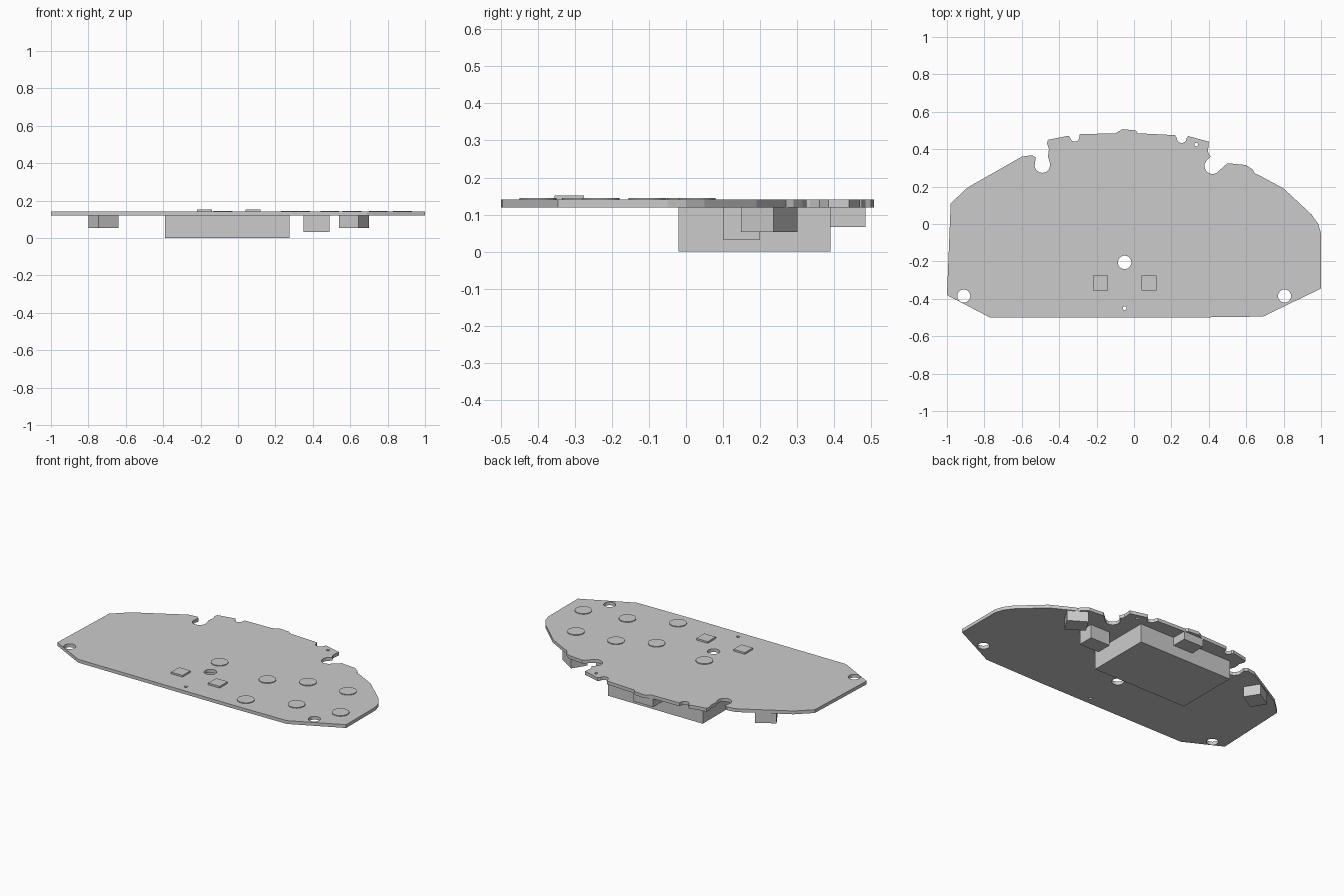
import bpy
import math
from math import cos, sin, radians

default_cube = bpy.data.objects.get("Cube")
if default_cube:
    bpy.data.objects.remove(default_cube, do_unlink=True)

# One plain grey for every part
GREY = (0.6, 0.6, 0.6, 1)
grey = bpy.data.materials.new("plain_grey")
grey.use_nodes = True
grey.diffuse_color = GREY
grey.node_tree.nodes["Principled BSDF"].inputs["Base Color"].default_value = GREY

BOARD_BOTTOM = 0.119
BOARD_TOP = 0.14
MIDDLE_X = -0.05


def arc(center_x, center_y, radius, start, end, steps=8):
    """Points along a circular arc, angles in degrees."""
    points = []
    for step in range(steps + 1):
        angle = radians(start + (end - start) * step / steps)
        points.append((center_x + radius * cos(angle), center_y + radius * sin(angle)))
    return points


def circle(center_x, center_y, radius, steps=24):
    return arc(center_x, center_y, radius, 0, 360, steps)[:-1]


def plate(name, loops, bottom, top):
    """Extrude closed flat loops; inner loops become holes."""
    curve = bpy.data.curves.new(name + "_profile", "CURVE")
    curve.dimensions = "2D"
    curve.fill_mode = "BOTH"
    curve.extrude = (top - bottom) / 2
    for loop in loops:
        spline = curve.splines.new("POLY")
        spline.points.add(len(loop) - 1)
        for point, (x, y) in zip(spline.points, loop):
            point.co = (x, y, 0, 1)
        spline.use_cyclic_u = True
    helper = bpy.data.objects.new(name + "_helper", curve)
    bpy.context.scene.collection.objects.link(helper)
    bpy.context.view_layer.update()
    depsgraph = bpy.context.evaluated_depsgraph_get()
    mesh = bpy.data.meshes.new_from_object(helper.evaluated_get(depsgraph))
    bpy.data.objects.remove(helper, do_unlink=True)
    bpy.data.curves.remove(curve)
    mesh.name = name
    mesh.materials.clear()
    mesh.materials.append(grey)
    mesh.shade_flat()
    result = bpy.data.objects.new(name, mesh)
    result.location.z = (bottom + top) / 2
    bpy.context.scene.collection.objects.link(result)
    return result


def box(name, center, size, bottom, top, turn=0):
    """Upright block with an optional turn about the vertical, in degrees."""
    bpy.ops.mesh.primitive_cube_add(size=1)
    block = bpy.context.object
    block.name = name
    block.location = (center[0], center[1], (bottom + top) / 2)
    block.scale = (size[0], size[1], top - bottom)
    block.rotation_euler.z = radians(turn)
    block.data.materials.append(grey)
    return block


# Board outline, counter-clockwise from the front edge
outline = [(-0.77, -0.5), (0.3, -0.5), (0.69, -0.495), (1, -0.345)]
outline += [(1, -0.05), (0.985, 0), (0.95, 0.05), (0.8, 0.19), (0.67, 0.26)]
outline += [(0.645, 0.27), (0.635, 0.29), (0.6, 0.315), (0.5, 0.325)]
# Left clip notch and its tab
outline += arc(0.42, 0.31, 0.043, -35, -215)
outline += [(0.41, 0.36), (0.395, 0.385), (0.4, 0.44)]
# Back edge with two small scallops and a raised centre
outline += [(0.29, 0.47)] + arc(0.255, 0.46, 0.027, 0, -180) + [(0.22, 0.475)]
outline += [(0.02, 0.485), (0.01, 0.5), (-0.06, 0.507), (-0.1, 0.485)]
outline += [(-0.29, 0.48)] + arc(-0.317, 0.465, 0.025, 0, -180) + [(-0.35, 0.472)]
# Right clip notch and its tab
outline += [(-0.46, 0.45), (-0.465, 0.43), (-0.455, 0.4), (-0.46, 0.36)]
outline += arc(-0.49, 0.315, 0.042, 20, -200)
outline += [(-0.525, 0.355), (-0.545, 0.368), (-0.6, 0.36)]
outline += [(-0.89, 0.195), (-0.98, 0.11), (-1, -0.38)]

# Mounting holes and two tiny locating holes
holes = [circle(x, -0.385, 0.035) for x in (-0.91, 0.805)]
holes.append(circle(MIDDLE_X, -0.205, 0.036))
holes += [circle(MIDDLE_X, -0.45, 0.01, 12), circle(0.333, 0.425, 0.01, 12)]
plate("board", [outline] + holes, BOARD_BOTTOM, BOARD_TOP)

# Round contact pads on top
pad_centers = [(-0.08, -0.07), (0.28, -0.105), (0.49, 0), (0.75, 0.03),
               (0.335, -0.4), (0.61, -0.285), (0.88, -0.23)]
for number, (x, y) in enumerate(pad_centers):
    plate(f"round_pad_{number}", [circle(x, y, 0.05, 32)], BOARD_TOP - 0.002, BOARD_TOP + 0.005)

# Square chips on top and turned sockets below, mirrored about the board middle
for side, label in ((-1, "right"), (1, "left")):
    box(label + "_chip", (MIDDLE_X - 0.03 + side * 0.13 + 0.03, -0.315), (0.08, 0.08),
        BOARD_TOP - 0.002, BOARD_TOP + 0.011)
    box(label + "_turned_socket", (MIDDLE_X + side * 0.67, 0.225), (0.124, 0.103),
        0.053, BOARD_BOTTOM, -side * 32)

# Large housing and the two straight connectors below
box("main_housing", (-0.058, 0.185), (0.665, 0.41), 0, BOARD_BOTTOM)
box("side_connector", (0.42, 0.15), (0.14, 0.1), 0.032, BOARD_BOTTOM)
box("back_connector", (-0.04, 0.435), (0.14, 0.1), 0.067, BOARD_BOTTOM)
